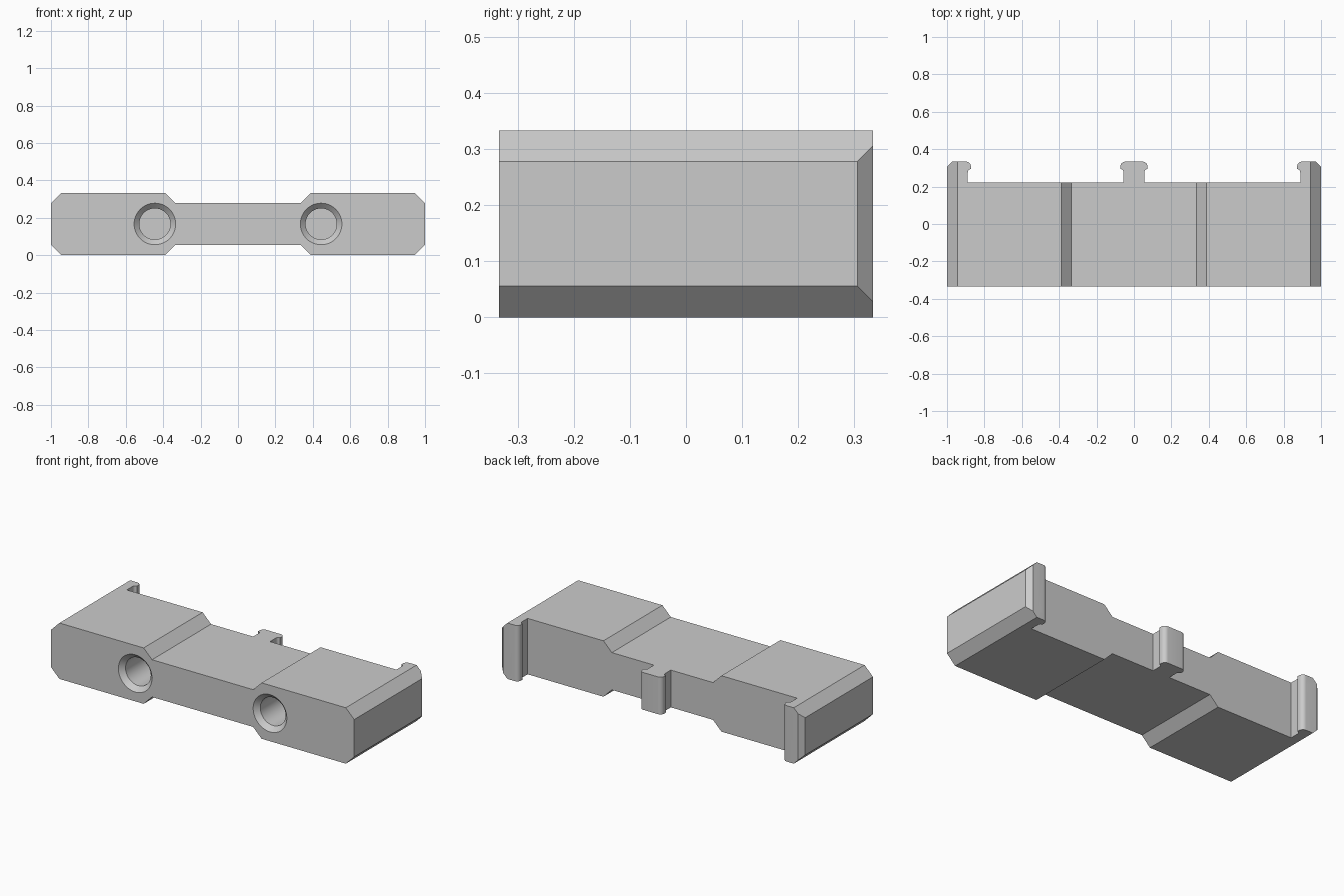
import bpy, bmesh, math

if "Cube" in bpy.data.objects:
    bpy.data.objects.remove(bpy.data.objects["Cube"], do_unlink=True)

U = 1 / 18            # chamfer module
H = 6 * U             # overall height
BACK, WALL = 6 * U, 4 * U

grey = bpy.data.materials.new("plain grey")
grey.use_nodes = True
colour = (0.6, 0.6, 0.6, 1)
grey.diffuse_color = colour
grey.node_tree.nodes["Principled BSDF"].inputs["Base Color"].default_value = colour


def finish(name, bm):
    bmesh.ops.recalc_face_normals(bm, faces=bm.faces)
    mesh = bpy.data.meshes.new(name)
    bm.to_mesh(mesh)
    bm.free()
    mesh.materials.append(grey)
    obj = bpy.data.objects.new(name, mesh)
    bpy.context.collection.objects.link(obj)
    return obj


def extrude(name, points, vector):
    bm = bmesh.new()
    face = bm.faces.new([bm.verts.new(p) for p in points])
    new = bmesh.ops.extrude_face_region(bm, geom=[face])["geom"]
    bmesh.ops.translate(bm, vec=vector, verts=[v for v in new if isinstance(v, bmesh.types.BMVert)])
    return finish(name, bm)


def lathe(name, x, profile, sides=48):
    """Closed solid turned about a y-directed axis, from (radius, y) pairs."""
    bm = bmesh.new()
    rings = []
    for r, y in profile:
        angles = [2 * math.pi * i / sides for i in range(sides)]
        rings.append([bm.verts.new((x + r * math.cos(a), y, H / 2 + r * math.sin(a))) for a in angles])
    for a, b in zip(rings, rings[1:]):
        for i in range(sides):
            j = (i + 1) % sides
            bm.faces.new((a[i], a[j], b[j], b[i]))
    bm.faces.new(rings[0])
    bm.faces.new(rings[-1])
    return finish(name, bm)


def arc(cx, cy, r, start, end, steps=8):
    angles = [math.radians(start + (end - start) * i / steps) for i in range(steps + 1)]
    return [(cx + r * math.cos(a), cy + r * math.sin(a)) for a in angles]


# Front section: two chamfered end blocks joined by a thinner waist
upper = [(1, H - U), (1 - U, H), (7 * U, H), (6 * U, H - U)]
upper += [(-x, z) for x, z in reversed(upper)]
section = upper + [(x, H - z) for x, z in reversed(upper)]
body = extrude("clip_block", [(x, -BACK, z) for x, z in section], (0, 2 * BACK, 0))

# Plan outline: central T tab and two end hooks on the back wall
lip = 0.017
neck_edge = [(U, WALL)] + arc(U + lip, BACK - 0.057, lip, 180, 90, 6)
head_edge = arc(U + lip - 0.026, BACK - 0.026, 0.026, 0, 90)
tab = neck_edge + head_edge
hook = [(17 * U - x, y) for x, y in reversed(tab)]
half = tab[::-1] + hook[::-1] + [(1 - U / 2, BACK), (1, BACK - U / 2), (1, -BACK)]
plan = half + [(-x, y) for x, y in reversed(half)]
outline = extrude("plan_cutter", [(x, y, -0.1) for x, y in plan], (0, 0, H + 0.2))

# Countersunk blind holes in the front
holes = [(2 * U + 0.02, -BACK - 0.02), (1.5 * U, -BACK + 0.5 * U), (1.5 * U, -BACK + 8 * U)]
cutters = [("INTERSECT", outline)]
for side, x in (("left", 8 * U), ("right", -8 * U)):
    cutters.append(("DIFFERENCE", lathe(side + "_hole_cutter", x, holes)))

bpy.context.view_layer.objects.active = body
for operation, cutter in cutters:
    mod = body.modifiers.new(cutter.name, "BOOLEAN")
    mod.operation, mod.object, mod.solver = operation, cutter, "EXACT"
    bpy.ops.object.modifier_apply(modifier=mod.name)
    bpy.data.objects.remove(cutter, do_unlink=True)

# Keep chamfers crisp and curved walls smooth
bpy.ops.object.select_all(action="DESELECT")
body.select_set(True)
bpy.ops.object.shade_smooth_by_angle(angle=math.radians(30))
